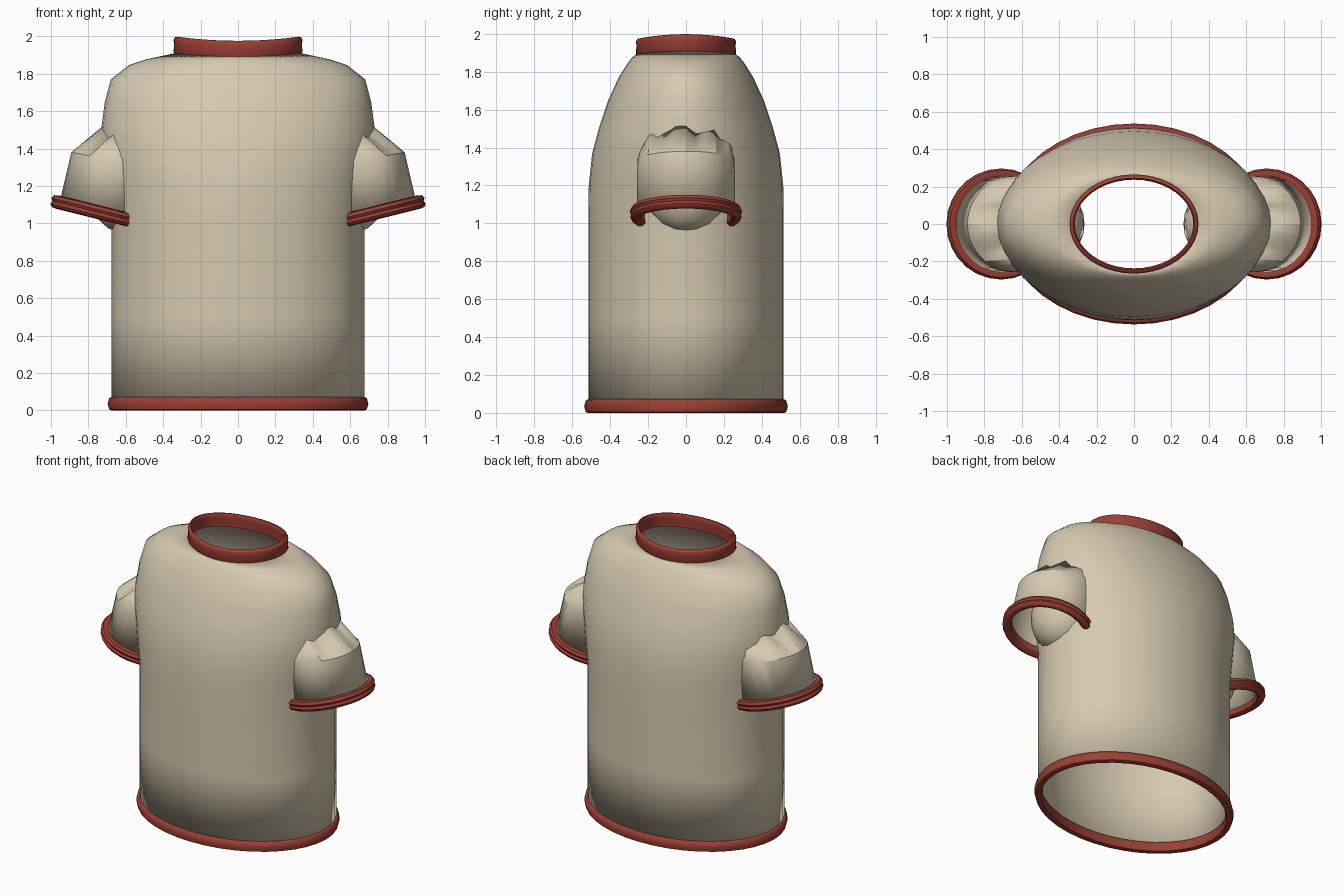
import bpy, bmesh, math
from mathutils import Matrix, Vector

if "Cube" in bpy.data.objects:
    bpy.data.objects.remove(bpy.data.objects["Cube"])


def material(name, rgb):
    m = bpy.data.materials.new(name)
    m.diffuse_color = (*rgb, 1)
    m.use_nodes = True
    m.node_tree.nodes["Principled BSDF"].inputs["Base Color"].default_value = m.diffuse_color
    return m


CREAM = material("cream cloth", (0.67, 0.59, 0.44))
RED = material("red trim", (0.33, 0.05, 0.033))


def finish(name, bm, mat, thickness=0, angle=40):
    bmesh.ops.recalc_face_normals(bm, faces=bm.faces)
    me = bpy.data.meshes.new(name)
    bm.to_mesh(me)
    bm.free()
    me.materials.append(mat)
    ob = bpy.data.objects.new(name, me)
    bpy.context.collection.objects.link(ob)
    if thickness:
        mod = ob.modifiers.new("cloth thickness", 'SOLIDIFY')
        mod.thickness = thickness
        mod.offset = -1
    bpy.ops.object.select_all(action='DESELECT')
    bpy.context.view_layer.objects.active = ob
    ob.select_set(True)
    bpy.ops.object.shade_smooth_by_angle(angle=math.radians(angle))
    return ob


def loft(rings, closed=False):
    """Bridge rings of points into a surface; closed joins last to first."""
    bm = bmesh.new()
    vs = [[bm.verts.new(p) for p in r] for r in rings]
    n = len(vs[0])
    for i in range(len(vs) if closed else len(vs) - 1):
        a, b = vs[i], vs[(i + 1) % len(vs)]
        for j in range(n):
            k = (j + 1) % n
            bm.faces.new((a[j], a[k], b[k], b[j]))
    return bm


def ellipse(rx, ry, z, n=40, dip=0):
    ring = []
    for i in range(n):
        a = 2 * math.pi * i / n
        ring.append(Vector((rx * math.cos(a), ry * math.sin(a),
                            z - dip * math.sin(a) ** 2)))
    return ring


def tilted(ring, x, z, tilt, side):
    m = Matrix.Translation((x, 0, z)) @ Matrix.Rotation(-math.radians(tilt), 4, 'Y')
    return [Vector((side * q.x, q.y, q.z)) for q in (m @ p for p in ring)]


# shirt body: width, depth and height of each section
sections = [(0.675, 0.515, 0.04), (0.675, 0.515, 0.5), (0.675, 0.515, 1.0),
            (0.70, 0.513, 1.2), (0.728, 0.495, 1.37), (0.732, 0.46, 1.5),
            (0.712, 0.41, 1.65), (0.68, 0.355, 1.77), (0.585, 0.308, 1.845),
            (0.49, 0.283, 1.877), (0.335, 0.257, 1.91)]
body = loft([ellipse(rx, ry, z, dip=0.015 if z > 1.9 else 0)
             for rx, ry, z in sections])
finish("shirt_body", body, CREAM, 0.012)

# rounded trim around the bottom opening: radial offset and height
hem = [(0, 0), (0.012, 0.005), (0.02, 0.035), (0.012, 0.065), (0, 0.072),
       (-0.025, 0.068), (-0.035, 0.036), (-0.025, 0.004)]
finish("bottom_hem", loft([ellipse(0.677 + o, 0.517 + o, z) for o, z in hem], True),
       RED, angle=50)

# standing collar with a rolled upper edge
collar = [(0, 1.905), (0.008, 1.915), (0.004, 1.96), (0.008, 1.98), (0, 1.995),
          (-0.012, 1.998), (-0.02, 1.985), (-0.016, 1.96), (-0.016, 1.905)]
finish("neck_collar", loft([ellipse(0.337 + o, 0.257 + o, z, dip=0.022)
                            for o, z in collar], True), RED, angle=50)

# double-roll profile for the sleeve trims
cuff = [(0, -0.036), (0.024, -0.032), (0.034, -0.016), (0.027, 0), (0.036, 0.014),
        (0.026, 0.032), (0, 0.037), (-0.02, 0.022), (-0.02, -0.022)]

for side, label in ((1, "right"), (-1, "left")):
    # short sleeve with a folded, ragged shoulder edge
    N = 28
    top = ellipse(0.235, 0.235, 0, N)
    for i, p in enumerate(top):
        p.z += (0.03, -0.015, 0.0)[i % 3]
    rings = [tilted(ellipse(0.252, 0.258, 0, N), 0.707, 1.06, 14, side),
             tilted(ellipse(0.264, 0.257, 0, N), 0.632, 1.33, 11, side),
             tilted(top, 0.50, 1.44, 12, side)]
    finish(label + "_sleeve", loft(rings), CREAM, 0.01, 25)

    # trim around the sleeve opening
    rings = [tilted(ellipse(0.261 + o, 0.261 + o, z, N), 0.713, 1.05, 14, side)
             for o, z in cuff]
    finish(label + "_cuff", loft(rings, True), RED, angle=50)

    # rounded armhole lining between sleeve and body
    bm = bmesh.new()
    bmesh.ops.create_uvsphere(bm, u_segments=20, v_segments=12, radius=1)
    m = (Matrix.Translation((side * 0.525, 0, 1.245))
         @ Matrix.Rotation(-side * math.radians(32), 4, 'Y')
         @ Matrix.Diagonal((0.235, 0.25, 0.32, 1)))
    bmesh.ops.transform(bm, matrix=m, verts=bm.verts)
    finish(label + "_armhole_lining", bm, CREAM)
